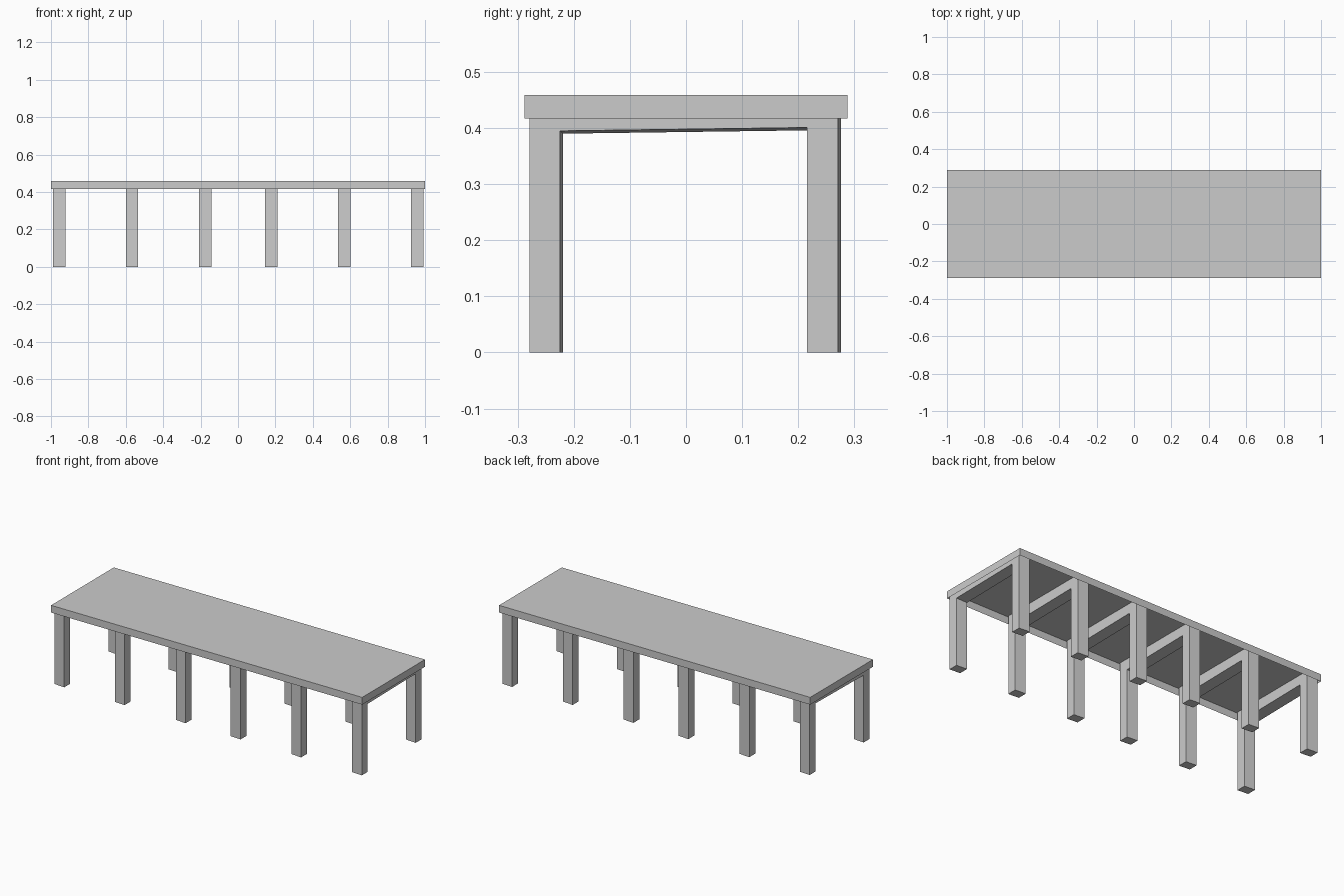
import bpy
import bmesh

cube = bpy.data.objects.get("Cube")
if cube:
    bpy.data.objects.remove(cube, do_unlink=True)

RIM = 0.417
TOP = 0.459
LEG_WIDTH = 0.066
SKEW = 0.005


def add_object(name, bm):
    mesh = bpy.data.meshes.new(name)
    bm.to_mesh(mesh)
    bm.free()
    obj = bpy.data.objects.new(name, mesh)
    bpy.context.collection.objects.link(obj)


# Table top: a thin shell with a rim, open underneath
bm = bmesh.new()
bmesh.ops.create_cube(bm, size=2)
for v in bm.verts:
    v.co = (v.co.x, v.co.y * 0.288, TOP if v.co.z > 0 else RIM)
bm.normal_update()
bottom = [f for f in bm.faces if f.normal.z < -0.5]
bmesh.ops.delete(bm, geom=bottom, context='FACES_ONLY')
add_object("table_top", bm)

# Leg frame outline: two legs joined by a slightly sloping rail inside the top
FRAME_TOP = TOP - 0.001
outline = [(-0.279, 0), (-0.2245, 0), (-0.2245, 0.395), (0.216, 0.401),
           (0.216, 0), (0.271, 0), (0.271, FRAME_TOP), (-0.279, FRAME_TOP)]


def add_leg_frame(name, x):
    bm = bmesh.new()
    face = bm.faces.new([bm.verts.new((x + LEG_WIDTH / 2, y, z)) for y, z in outline])
    ext = bmesh.ops.extrude_face_region(bm, geom=[face], use_keep_orig=True)
    # The section is slightly skewed from one side to the other
    for v in ext["geom"]:
        if isinstance(v, bmesh.types.BMVert):
            v.co.x -= LEG_WIDTH
            v.co.y += SKEW
            if 0 < v.co.z < RIM:
                v.co.z -= SKEW
    bmesh.ops.recalc_face_normals(bm, faces=bm.faces)
    add_object(name, bm)


for i, x in enumerate((-0.955, -0.567, -0.175, 0.178, 0.568, 0.958), 1):
    add_leg_frame(f"leg_frame_{i}", x)
